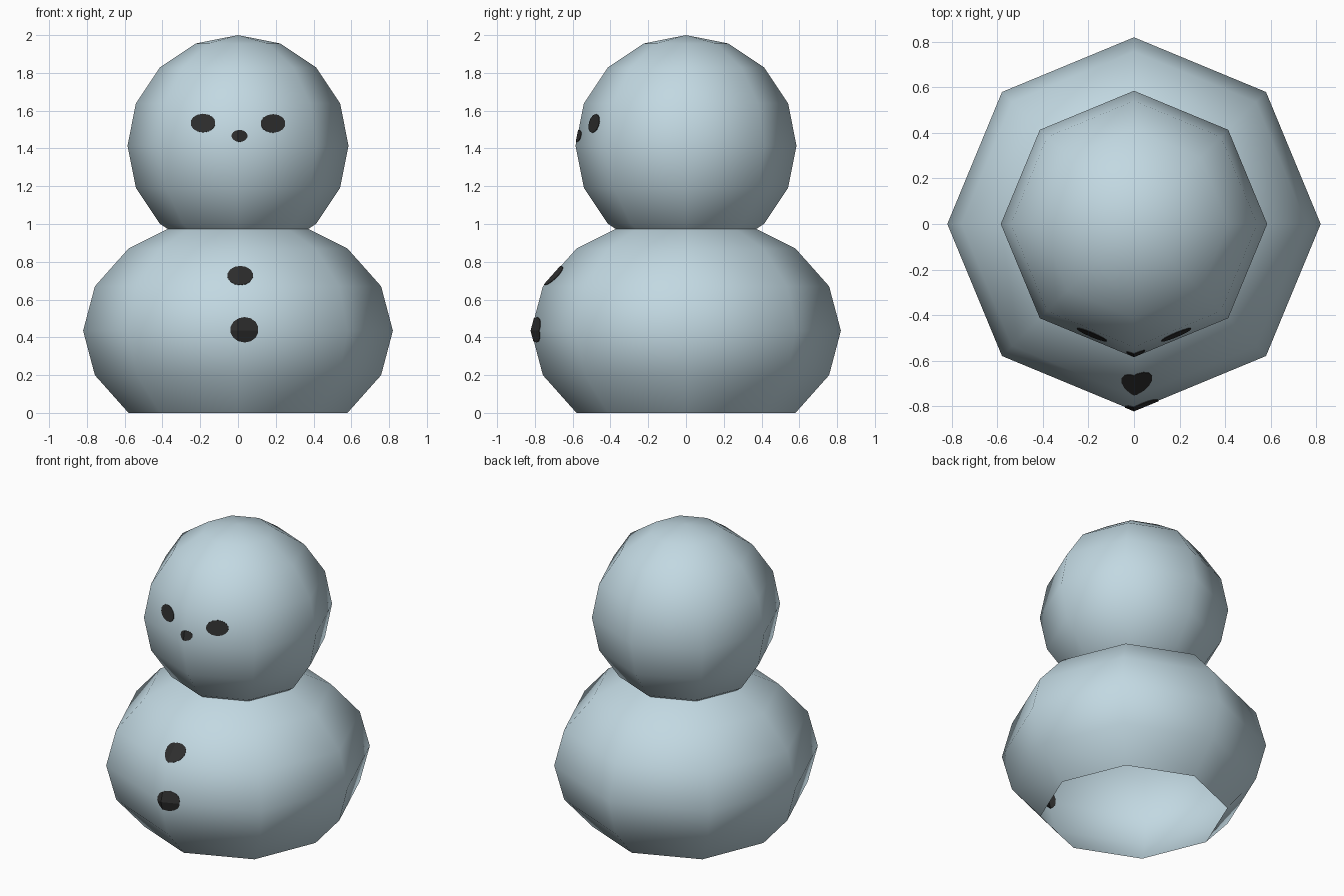
import bpy, bmesh, math
from mathutils import Vector

if "Cube" in bpy.data.objects:
    bpy.data.objects.remove(bpy.data.objects["Cube"])


def material(name, rgb):
    m = bpy.data.materials.new(name)
    m.diffuse_color = (*rgb, 1.0)
    m.use_nodes = True
    m.node_tree.nodes["Principled BSDF"].inputs["Base Color"].default_value = m.diffuse_color
    return m


SNOW = material("pale ice blue", (0.54, 0.69, 0.76))
COAL = material("coal black", (0.027, 0.027, 0.027))


def ball_mesh(radius, height, z):
    """Eight-sided ball, open below the ground plane."""
    bm = bmesh.new()
    bmesh.ops.create_uvsphere(bm, u_segments=8, v_segments=8, radius=1.0)
    for v in bm.verts:
        v.co = Vector((v.co.x * radius, v.co.y * radius, v.co.z * height + z))
    low = [v for v in bm.verts if v.co.z < -0.01]
    bmesh.ops.delete(bm, geom=low, context='VERTS')
    return bm


def finish(bm, name, mat, smooth):
    for f in bm.faces:
        f.smooth = smooth
    me = bpy.data.meshes.new(name)
    bm.to_mesh(me)
    bm.free()
    me.materials.append(mat)
    ob = bpy.data.objects.new(name, me)
    bpy.context.collection.objects.link(ob)
    return ob


def spot(name, ball, x, z, rx, rz, sides=14):
    """Thin oval plate trimmed out of the front of a ball's surface."""
    bm = ball_mesh(*ball)

    def trim(point, normal):
        geom = bm.verts[:] + bm.edges[:] + bm.faces[:]
        bmesh.ops.bisect_plane(bm, geom=geom, plane_co=point,
                               plane_no=normal, clear_outer=True)

    trim((0, -0.05, 0), (0, 1, 0))
    for i in range(sides):
        a = 2 * math.pi * i / sides
        c, s = math.cos(a), math.sin(a)
        trim((x + rx * c, 0, z + rz * s),
             Vector((c / rx, 0, s / rz)).normalized())
    ob = finish(bm, name, COAL, False)
    # straddles the wall, so it shows on both sides
    solid = ob.modifiers.new("thickness", 'SOLIDIFY')
    solid.thickness = 0.006
    solid.offset = 0


# Body and head: (radius, half height, centre z)
BODY = (0.82, 0.615, 0.435)
HEAD = (0.585, 0.585, 1.415)
finish(ball_mesh(*BODY), "body", SNOW, True)
finish(ball_mesh(*HEAD), "head", SNOW, True)

# Face
spot("eye_left", HEAD, -0.185, 1.534, 0.064, 0.048)
spot("eye_right", HEAD, 0.185, 1.532, 0.064, 0.048)
spot("nose", HEAD, 0.008, 1.466, 0.040, 0.031)

# Buttons
spot("button_upper", BODY, 0.012, 0.726, 0.066, 0.049)
spot("button_lower", BODY, 0.034, 0.440, 0.072, 0.065)
